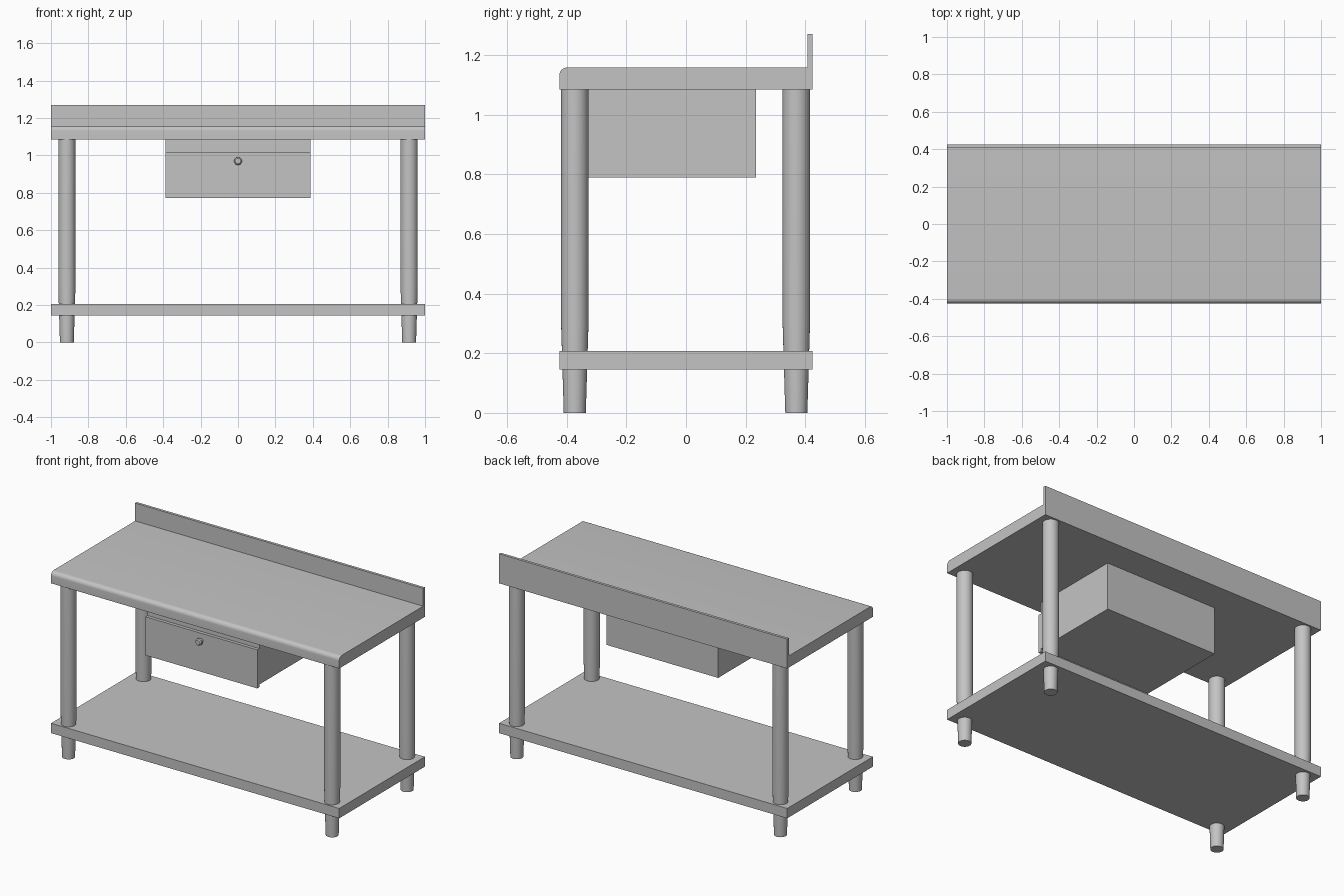
import bpy
import bmesh
import math

old = bpy.data.objects.get("Cube")
if old:
    bpy.data.objects.remove(old, do_unlink=True)

steel = bpy.data.materials.new("brushed_steel_grey")
steel.use_nodes = True
GREY = (0.55, 0.55, 0.55, 1.0)
steel.diffuse_color = GREY
steel.node_tree.nodes["Principled BSDF"].inputs["Base Color"].default_value = GREY


def add_object(name, bm, smooth=False):
    bmesh.ops.recalc_face_normals(bm, faces=bm.faces)
    mesh = bpy.data.meshes.new(name)
    bm.to_mesh(mesh)
    bm.free()
    mesh.materials.append(steel)
    obj = bpy.data.objects.new(name, mesh)
    bpy.context.collection.objects.link(obj)
    if smooth:
        bpy.ops.object.select_all(action="DESELECT")
        obj.select_set(True)
        bpy.context.view_layer.objects.active = obj
        bpy.ops.object.shade_smooth_by_angle(angle=math.radians(35))
    return obj


def box(name, x, y, z):
    """Box from (min, max) pairs."""
    bm = bmesh.new()
    bmesh.ops.create_cube(bm, size=1)
    for v in bm.verts:
        for i, (lo, hi) in enumerate((x, y, z)):
            v.co[i] = hi if v.co[i] > 0 else lo
    return add_object(name, bm)


def extrude_x(name, profile, half):
    """Extrude a (y, z) outline across the width."""
    bm = bmesh.new()
    face = bm.faces.new([bm.verts.new((-half, y, z)) for y, z in profile])
    moved = bmesh.ops.extrude_face_region(bm, geom=[face])["geom"]
    verts = [g for g in moved if isinstance(g, bmesh.types.BMVert)]
    bmesh.ops.translate(bm, verts=verts, vec=(2 * half, 0, 0))
    return add_object(name, bm, smooth=True)


def turned(name, rings, centre, segments, forward=False):
    """Capped round part from (radius, offset) rings, along z or towards the front."""
    bm = bmesh.new()
    loops = []
    for radius, offset in rings:
        loop = []
        for i in range(segments):
            a = math.tau * i / segments
            u, v = radius * math.cos(a), radius * math.sin(a)
            co = (u, -offset, v) if forward else (u, v, offset)
            loop.append(bm.verts.new([c + d for c, d in zip(centre, co)]))
        loops.append(loop)
    for a, b in zip(loops, loops[1:]):
        for i in range(segments):
            j = (i + 1) % segments
            bm.faces.new((a[i], a[j], b[j], b[i]))
    bm.faces.new(loops[0])
    bm.faces.new(loops[-1])
    return add_object(name, bm, smooth=True)


DEPTH = 0.425
UNDER, TOP, SPLASH = 1.085, 1.158, 1.27

# Worktop with rounded front edge and upstand at the back
R = 0.026
outline = [(-DEPTH, UNDER)]
for i in range(9):
    a = math.pi - i * math.pi / 16
    outline.append((-DEPTH + R + R * math.cos(a), TOP - R + R * math.sin(a)))
outline += [(0.408, TOP), (0.408, SPLASH), (DEPTH, SPLASH), (DEPTH, UNDER)]
extrude_x("worktop", outline, 1.0)

# Lower shelf
box("lower_shelf", (-1, 1), (-DEPTH, DEPTH), (0.145, 0.207))

# Legs with tapered feet
for side, x in (("right", -0.915), ("left", 0.915)):
    for end, y in (("front", -0.373), ("back", 0.37)):
        turned(f"{end}_{side}_leg", [(0.037, 0), (0.046, 0.3), (0.046, UNDER)],
               (x, y, 0), 32)

# Drawer housing, drawer front and knob
box("drawer_box", (-0.388, 0.388), (-0.343, 0.235), (0.79, UNDER))
box("drawer_front", (-0.388, 0.388), (-0.363, -0.343), (0.773, 1.015))
turned("drawer_knob",
       [(0.012, 0), (0.012, 0.012), (0.021, 0.018), (0.021, 0.03), (0.015, 0.036)],
       (0, -0.363, 0.97), 20, forward=True)
